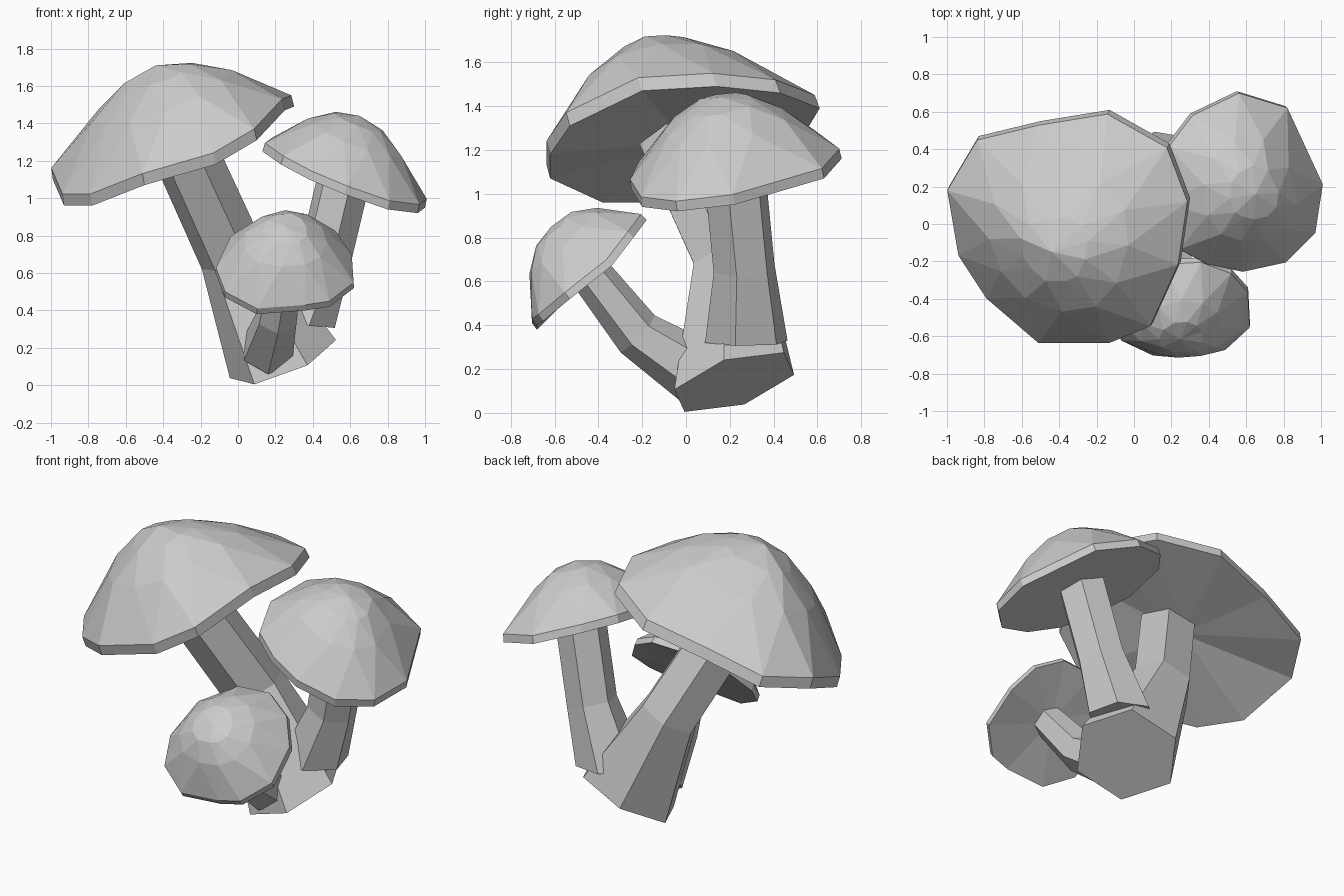
import bpy, bmesh
from math import cos, sin, pi
from mathutils import Vector as V

if "Cube" in bpy.data.objects:
    bpy.data.objects.remove(bpy.data.objects["Cube"])


def finish(name, bm):
    bmesh.ops.recalc_face_normals(bm, faces=bm.faces)
    me = bpy.data.meshes.new(name)
    bm.to_mesh(me)
    bm.free()
    bpy.context.collection.objects.link(bpy.data.objects.new(name, me))


def cap(name, rim, centre, rise, body, crown):
    """Faceted dome: rim path, lip, two staggered rings pulled along 'rise', apex."""
    bm = bmesh.new()
    rim, c, a = [V(p) for p in rim], V(centre), V(rise)
    n = len(rim)

    def ring(s, t, half=False):
        pts = [(rim[i] + rim[(i + 1) % n]) / 2 if half else rim[i] for i in range(n)]
        return [bm.verts.new(c + (p - c) * s + a * t) for p in pts]

    edge, lip = ring(1, 0), ring(.995, .13)
    mid, top = ring(*body, half=True), ring(*crown)
    under, apex = bm.verts.new(c), bm.verts.new(c + a)
    for i in range(n):
        j = (i + 1) % n
        bm.faces.new((edge[j], edge[i], under))
        bm.faces.new((edge[i], edge[j], lip[j], lip[i]))
        bm.faces.new((lip[i], lip[j], mid[i]))
        bm.faces.new((mid[i], lip[j], mid[j]))
        bm.faces.new((top[i], mid[i], top[j]))
        bm.faces.new((top[j], mid[i], mid[j]))
        bm.faces.new((top[i], top[j], apex))
    finish(name, bm)


def stem(name, path, ref, base_normal=None):
    """Six-sided bent stem through (centre, radius) stations."""
    bm = bmesh.new()
    cs = [V(p) for p, r in path]
    rings = []
    for k, (p, r) in enumerate(path):
        d = cs[min(k + 1, len(cs) - 1)] - cs[max(k - 1, 0)]
        if k == 0 and base_normal:
            d = V(base_normal)
        d.normalize()
        u = V(ref)
        u = (u - d * u.dot(d)).normalized()
        w = d.cross(u)
        rings.append([bm.verts.new(cs[k] + (u * cos(i * pi / 3) + w * sin(i * pi / 3)) * r)
                      for i in range(6)])
    for lo, hi in zip(rings, rings[1:]):
        for i in range(6):
            j = (i + 1) % 6
            bm.faces.new((lo[i], lo[j], hi[j], hi[i]))
    bm.faces.new(rings[0][::-1])
    bm.faces.new(rings[-1])
    finish(name, bm)


# Large mushroom
cap("large_cap",
    [(.30, .14, 1.49), (.19, .43, 1.46), (-.13, .61, 1.39), (-.5, .55, 1.29),
     (-.83, .47, 1.17), (-.99, .2, 1.10), (-.93, -.15, .96), (-.78, -.38, .96),
     (-.5, -.62, 1.07), (-.12, -.62, 1.18), (.1, -.53, 1.31), (.25, -.2, 1.47)],
    (-.35, 0, 1.24), (-.09, -.15, .47), (.6, .64), (.28, .88))
stem("large_stem",
     [((.24, .22, .14), .305), ((-.03, .2, .69), .18), ((-.29, -.06, 1.26), .175)],
     (-.16, -.24, -.15), (-.41, -.32, 1))

# Medium mushroom on the right
cap("medium_cap",
    [(1.0, .22, .95), (.81, .63, 1.07), (.55, .71, 1.16), (.3, .59, 1.25),
     (.17, .42, 1.28), (.13, .12, 1.25), (.23, -.13, 1.18), (.38, -.21, 1.10),
     (.57, -.25, 1.02), (.8, -.2, .94), (.96, -.04, .92)],
    (.56, .22, 1.09), (.09, -.06, .35), (.6, .66), (.3, .9))
stem("medium_stem",
     [((.33, .275, .325), .195), ((.46, .265, .66), .145), ((.57, .22, 1.12), .145)],
     (1, 1, 0), (.1, 0, 1))

# Small mushroom leaning to the front
cap("small_cap",
    [(.62, -.53, .52), (.61, -.34, .67), (.52, -.24, .80), (.36, -.18, .88),
     (.15, -.19, .87), (-.04, -.31, .77), (-.12, -.47, .60), (-.07, -.6, .47),
     (.1, -.68, .38), (.36, -.68, .40), (.49, -.65, .42)],
    (.25, -.43, .63), (0, -.185, .22), (.62, .7), (.32, .94))
stem("small_stem",
     [((.16, .05, .185), .15), ((.21, -.22, .36), .115), ((.26, -.44, .64), .095)],
     (0, .5, .8))
